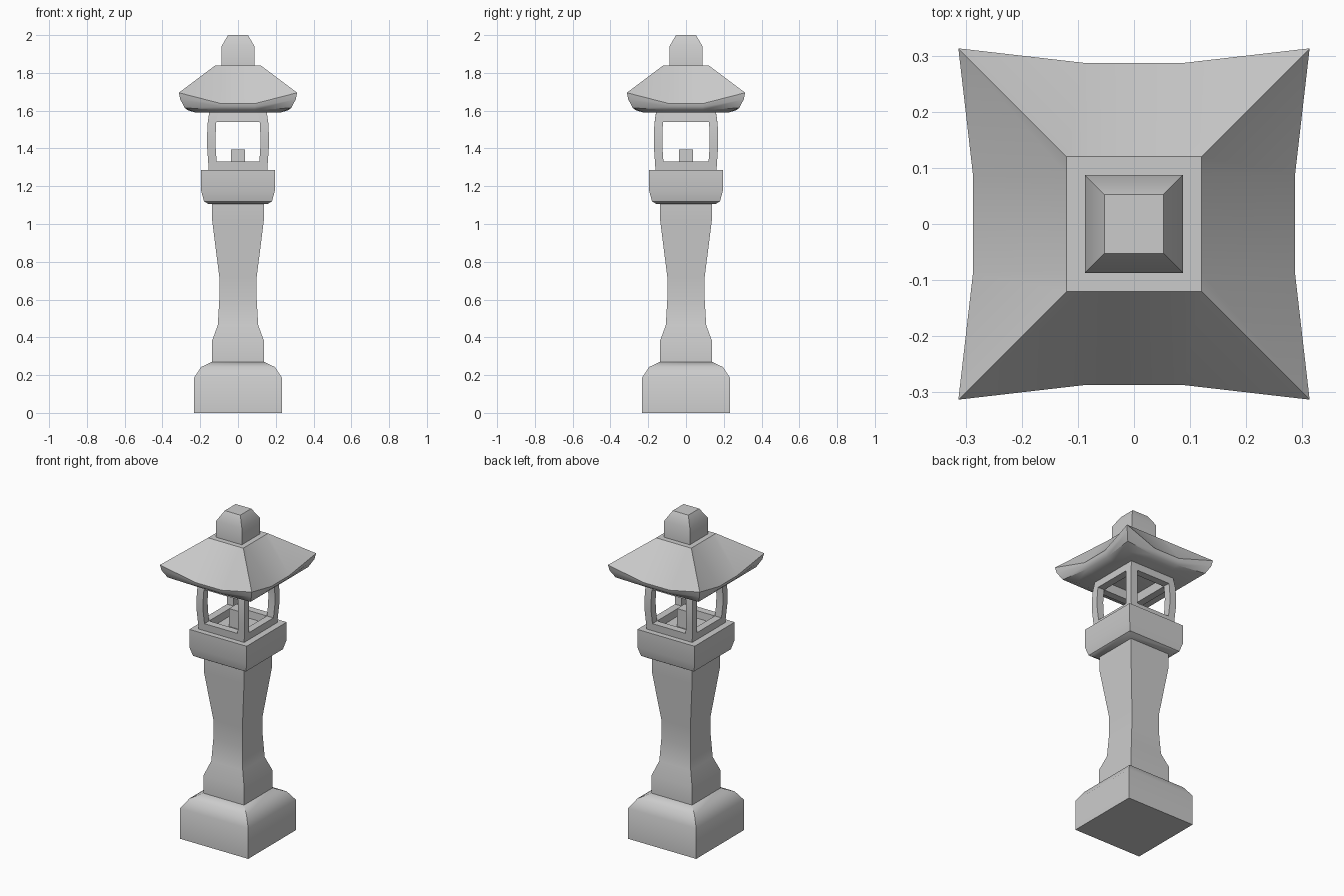
import bpy, bmesh, math

if "Cube" in bpy.data.objects:
    bpy.data.objects.remove(bpy.data.objects["Cube"])


def finish(name, bm, angle=35):
    bmesh.ops.recalc_face_normals(bm, faces=bm.faces)
    mesh = bpy.data.meshes.new(name)
    bm.to_mesh(mesh)
    bm.free()
    ob = bpy.data.objects.new(name, mesh)
    bpy.context.collection.objects.link(ob)
    bpy.ops.object.select_all(action='DESELECT')
    ob.select_set(True)
    bpy.context.view_layer.objects.active = ob
    bpy.ops.object.shade_smooth_by_angle(angle=math.radians(angle))
    return ob


def loft(bm, rings):
    """Bridge equal-sized point rings and cap both ends."""
    loops = [[bm.verts.new(p) for p in r] for r in rings]
    n = len(loops[0])
    for a, b in zip(loops, loops[1:]):
        for i in range(n):
            j = (i + 1) % n
            bm.faces.new((a[i], a[j], b[j], b[i]))
    bm.faces.new(loops[0][::-1])
    bm.faces.new(loops[-1])


def rect(x0, x1, y0, y1, z):
    return [(x0, y0, z), (x1, y0, z), (x1, y1, z), (x0, y1, z)]


def square_part(name, profile):
    """Square tower from (half width, height) pairs."""
    bm = bmesh.new()
    loft(bm, [rect(-h, h, -h, h, z) for h, z in profile])
    return finish(name, bm)


def eave_ring(c, cz, m, mz, w=0.088):
    """Square ring with raised corners (c, cz) and a flat middle (m, mz)."""
    side = [(-c, -c, cz), (-w, -m, mz), (w, -m, mz)]
    pts = []
    for co, si in ((1, 0), (0, 1), (-1, 0), (0, -1)):
        pts += [(x * co - y * si, x * si + y * co, z) for x, y, z in side]
    return pts


# Stone base, waisted post and platform
square_part("base", [(0.232, 0), (0.232, 0.187), (0.195, 0.243), (0.138, 0.27)])
square_part("post", [(0.138, 0.265), (0.138, 0.38), (0.107, 0.465), (0.099, 0.6),
                     (0.099, 0.72), (0.137, 1.02), (0.137, 1.11)])
square_part("platform", [(0.155, 1.105), (0.18, 1.12), (0.195, 1.175), (0.195, 1.285)])

# Light chamber: bowed corner posts
bow = [(0.155, 1.28), (0.158, 1.33), (0.163, 1.40), (0.164, 1.46),
       (0.161, 1.53), (0.152, 1.595)]
T, SY = 0.045, 1.04
bm = bmesh.new()
for sx in (-1, 1):
    for sy in (-1, 1):
        loft(bm, [rect(sx * (h - T), sx * h, sy * (h * SY - T), sy * h * SY, z)
                  for h, z in bow])
finish("chamber_posts", bm)

# Light chamber: lower and upper rails between the posts
for name, (a, za), (b, zb) in (("lower_rails", bow[0], bow[1]),
                               ("upper_rails", (0.160, 1.54), bow[-1])):
    bm = bmesh.new()
    for s in (-1, 1):
        loft(bm, [rect(T - h, h - T, s * (h * SY - T), s * h * SY, z)
                  for h, z in ((a, za), (b, zb))])
        loft(bm, [rect(s * (h - T), s * h, T - h * SY, h * SY - T, z)
                  for h, z in ((a, za), (b, zb))])
    finish(name, bm)

# Candle block
square_part("candle", [(0.036, 1.28), (0.036, 1.395)])

# Roof with upswept corners
bm = bmesh.new()
loft(bm, [eave_ring(0.225, 1.59, 0.225, 1.59),
          eave_ring(0.282, 1.615, 0.268, 1.603),
          eave_ring(0.306, 1.66, 0.283, 1.62),
          eave_ring(0.313, 1.695, 0.287, 1.637),
          eave_ring(0.12, 1.84, 0.12, 1.84)])
finish("roof", bm)

# Finial
square_part("finial", [(0.0875, 1.835), (0.0875, 1.94), (0.053, 2.0)])
